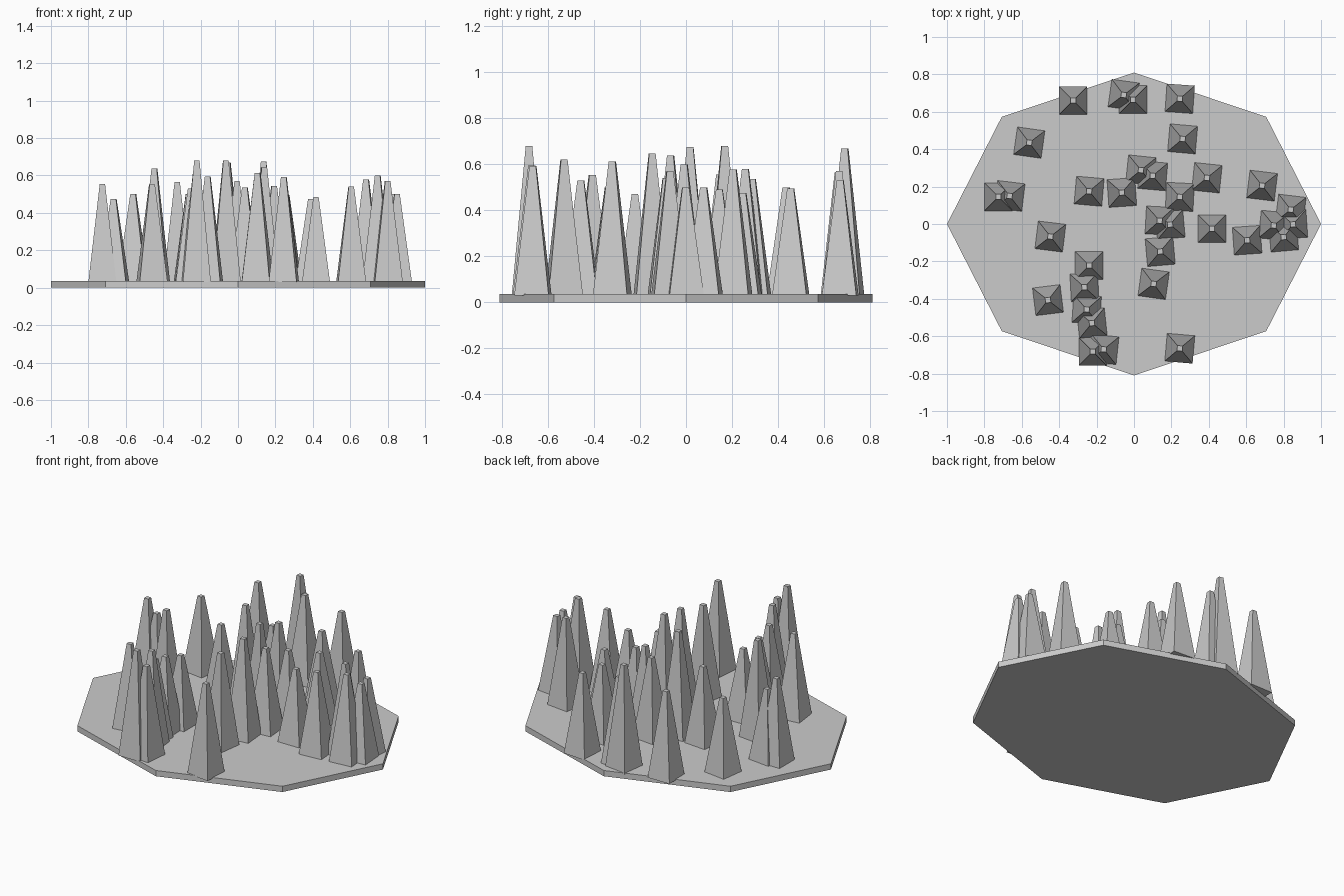
import bpy
from math import radians, pi

# Octagonal base plate, squashed in y
bpy.ops.mesh.primitive_cylinder_add(vertices=8, radius=1, depth=0.036, location=(0, 0, 0.018))
plate = bpy.context.object
plate.name = "base_plate"
plate.scale = (1, 0.81, 1)

# Spikes: x, y, tip height, turn in degrees
spikes = [
    (-.325, .66, .565, 0), (-.055, .69, .668, -8), (-.005, .665, .57, 0), (.245, .67, .53, -4),
    (.26, .455, .495, -5), (-.56, .435, .50, -8), (-.725, .145, .555, 0), (-.665, .15, .475, -7),
    (-.24, .175, .51, -5), (-.065, .168, .68, 4), (.037, .288, .535, -6), (.10, .258, .58, -5),
    (.39, .247, .475, -6), (.245, .145, .49, -3), (.685, .205, .578, -7), (.137, .018, .675, -3),
    (.193, -.003, .545, 5), (.417, -.025, .485, 0), (.605, -.087, .54, 4), (.747, -.008, .60, -6),
    (.80, -.07, .57, 5), (.838, .077, .50, -7), (.85, -.002, .50, 4), (-.447, -.067, .637, -7),
    (-.46, -.407, .553, 7), (.14, -.147, .646, 5), (.105, -.32, .612, -8), (-.24, -.222, .47, 0),
    (-.265, -.338, .50, 3), (-.253, -.457, .53, -4), (-.225, -.53, .62, 6), (-.22, -.682, .68, 0),
    (-.162, -.67, .595, -6), (.245, -.665, .592, -5),
]
base_z = 0.03
for i, (x, y, top, turn) in enumerate(spikes):
    bpy.ops.mesh.primitive_cone_add(
        vertices=4, radius1=0.106, radius2=0.02, depth=top - base_z,
        location=(x, y, (top + base_z) / 2), rotation=(0, 0, pi / 4 + radians(turn)))
    bpy.context.object.name = f"spike_{i + 1}"
